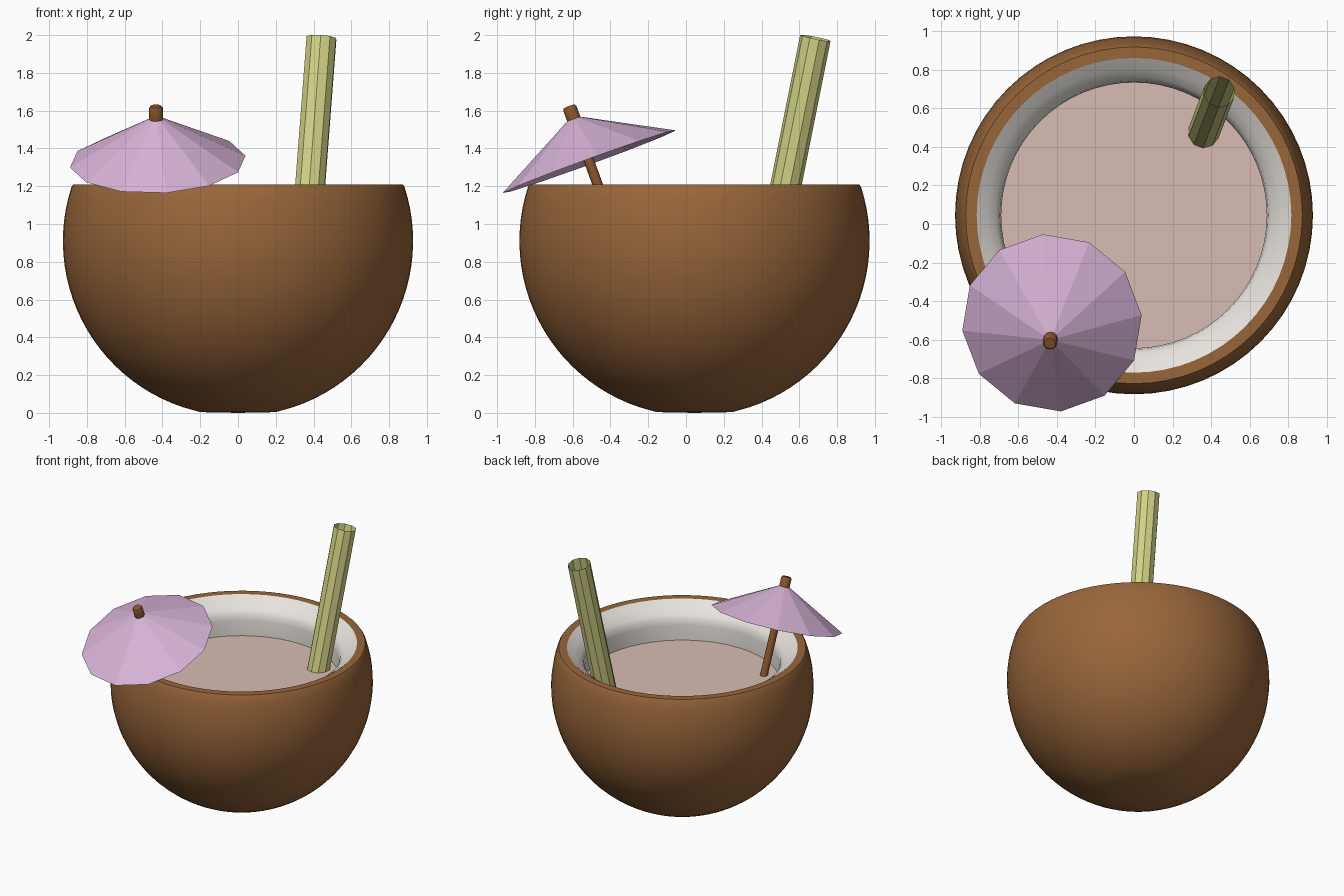
import bpy
import math
from mathutils import Matrix, Vector

if "Cube" in bpy.data.objects:
    bpy.data.objects.remove(bpy.data.objects["Cube"])


def material(name, rgb):
    m = bpy.data.materials.new(name)
    m.diffuse_color = (*rgb, 1.0)
    m.use_nodes = True
    m.node_tree.nodes["Principled BSDF"].inputs["Base Color"].default_value = m.diffuse_color
    return m


SHELL = material("coconut_brown", (0.314, 0.133, 0.042))
FLESH = material("coconut_white", (0.807, 0.776, 0.731))
DRINK = material("pale_pink", (0.686, 0.503, 0.456))
PAPER = material("lilac", (0.686, 0.456, 0.686))
REED = material("straw_green", (0.658, 0.658, 0.242))
WOOD = material("stick_brown", (0.262, 0.093, 0.026))


def lathe(name, profile, sides, mats, matrix, start=0.0, smooth=None, scale_x=1.0):
    """Revolve (radius, height) points around local z; radius 0 makes a pole."""
    verts, rings = [], []
    for r, z in profile:
        n = 1 if r == 0 else sides
        rings.append([len(verts) + i for i in range(n)])
        for i in range(n):
            a = start + math.tau * i / sides
            verts.append((r * scale_x * math.cos(a), r * math.sin(a), z))
    faces = []
    for lo, hi in zip(rings, rings[1:]):
        for i in range(sides):
            j = (i + 1) % sides
            if len(lo) == 1:
                faces.append((lo[0], hi[j], hi[i]))
            elif len(hi) == 1:
                faces.append((lo[i], lo[j], hi[0]))
            else:
                faces.append((lo[i], lo[j], hi[j], hi[i]))
    me = bpy.data.meshes.new(name)
    me.from_pydata(verts, [], faces)
    for m in mats:
        me.materials.append(m)
    if smooth is not None:
        me.shade_smooth()
        me.set_sharp_from_angle(angle=math.radians(smooth))
    ob = bpy.data.objects.new(name, me)
    ob.matrix_world = matrix
    bpy.context.collection.objects.link(ob)
    return ob


BOWL = Matrix.Translation((0, 0.045, 0))
SIDES = 64

# Coconut shell: a cut sphere with a flattened base and a flat rim
R, CZ = 0.927, 0.91
shell = [(0, 0.0), (0.2, 0.004)]
first, last = math.asin((0.03 - CZ) / R), math.asin((1.195 - CZ) / R)
for i in range(25):
    a = first + (last - first) * i / 24
    shell.append((R * math.cos(a), CZ + R * math.sin(a)))
shell += [(0.872, 1.21), (0.815, 1.21)]
lathe("coconut_shell", shell, SIDES, [SHELL], BOWL, smooth=50)

# White flesh: sloping lip, then the inner wall
flesh = [(0.815, 1.21), (0.76, 1.172), (0.715, 1.135), (0.695, 1.105), (0.688, 1.06), (0.688, 0.92)]
lathe("coconut_flesh", flesh, SIDES, [FLESH], BOWL, smooth=50)

# Drink surface
lathe("drink", [(0.69, 0.945), (0, 0.945)], SIDES, [DRINK], BOWL)

# Straw: open leaning tube
bottom, top = Vector((0.355, 0.458, 0.85)), Vector((0.442, 0.685, 1.985))
axis = top - bottom
lean = Matrix.Translation(bottom) @ axis.to_track_quat('Z', 'Y').to_matrix().to_4x4()
lathe("straw", [(0.082, 0), (0.082, axis.length)], 10, [REED], lean)

# Parasol: tilted twelve-sided cone on a stick
tilt = (Matrix.Translation((-0.425, -0.512, 1.33))
        @ Matrix.Rotation(math.radians(-2), 4, 'Y')
        @ Matrix.Rotation(math.radians(20), 4, 'X'))
lathe("parasol_canopy", [(0.49, 0), (0, 0.26)], 12, [PAPER], tilt,
      start=math.radians(5), scale_x=0.953)
lathe("parasol_stick", [(0, -0.46), (0.027, -0.46), (0.027, 0.25)], 12, [WOOD], tilt, smooth=40)
lathe("parasol_knob", [(0.037, 0.235), (0.037, 0.302), (0.03, 0.312), (0, 0.314)],
      12, [WOOD], tilt, smooth=40)
